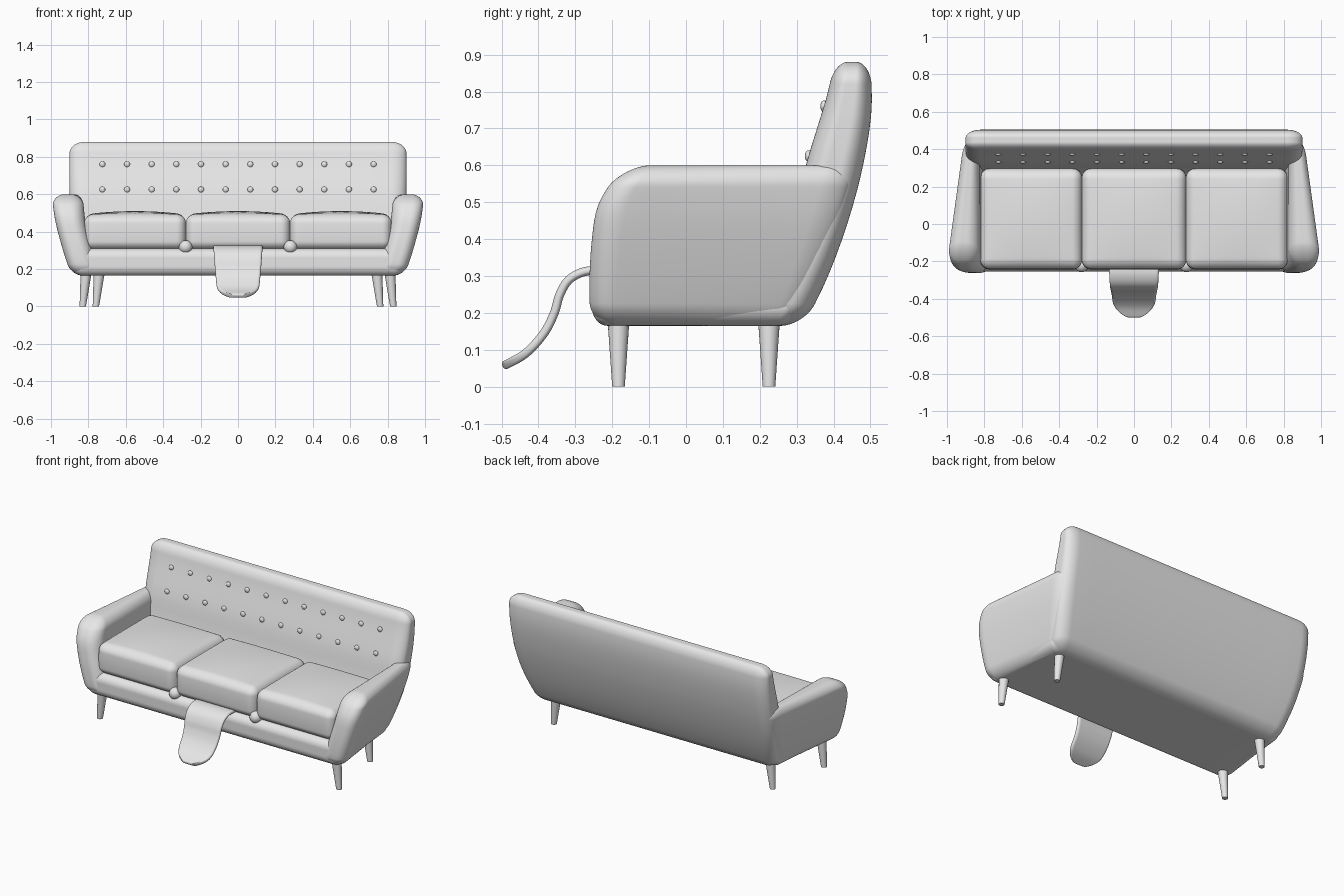
import bpy, bmesh, math
from mathutils import Vector, Matrix

if "Cube" in bpy.data.objects:
    bpy.data.objects.remove(bpy.data.objects["Cube"], do_unlink=True)

grey = bpy.data.materials.new("light grey")
grey.use_nodes = True
grey.diffuse_color = (0.8, 0.8, 0.8, 1)
grey.node_tree.nodes["Principled BSDF"].inputs["Base Color"].default_value = (0.8, 0.8, 0.8, 1)


def smooth_table(points, t):
    """Smooth interpolation through (position, value) pairs."""
    t = min(max(t, points[0][0]), points[-1][0])
    last = len(points) - 1
    i = max(j for j in range(last) if points[j][0] <= t)

    def slope(j):
        a, b = points[max(j - 1, 0)], points[min(j + 1, last)]
        return (b[1] - a[1]) / (b[0] - a[0])

    (x0, y0), (x1, y1) = points[i], points[i + 1]
    w = x1 - x0
    s = (t - x0) / w
    return (y0 * (1 + 2 * s) * (1 - s) ** 2 + y1 * s * s * (3 - 2 * s)
            + w * slope(i) * s * (1 - s) ** 2 + w * slope(i + 1) * s * s * (s - 1))


def finish(name, bm):
    bmesh.ops.recalc_face_normals(bm, faces=bm.faces)
    mesh = bpy.data.meshes.new(name)
    bm.to_mesh(mesh)
    bm.free()
    mesh.materials.append(grey)
    obj = bpy.data.objects.new(name, mesh)
    bpy.context.collection.objects.link(obj)
    bpy.ops.object.select_all(action='DESELECT')
    obj.select_set(True)
    bpy.context.view_layer.objects.active = obj
    bpy.ops.object.shade_smooth_by_angle(angle=math.radians(50))
    return obj


def rounded_block(name, lo, hi, radius, warp, n=28, k=7):
    """Box with rounded edges, bent into shape by the warp function."""
    bm = bmesh.new()
    bmesh.ops.create_cube(bm, size=2)
    bmesh.ops.subdivide_edges(bm, edges=bm.edges[:], cuts=n - 1, use_grid_fill=True)
    for v in bm.verts:
        core, out = Vector(), Vector()
        for a in range(3):
            j = round((v.co[a] + 1) / 2 * n)
            start, end = lo[a] + radius[a], hi[a] - radius[a]
            core[a] = start + (end - start) * min(max((j - k) / (n - 2 * k), 0), 1)
            if j < k:
                out[a] = -math.tan((k - j) / k * math.pi / 4)
            elif j > n - k:
                out[a] = math.tan((j - n + k) / k * math.pi / 4)
        out.normalize()
        v.co = warp(*(core[a] + radius[a] * out[a] for a in range(3)))
    return finish(name, bm)


# Side profile of the leaning back
REAR = [(.165, .32), (.3, .385), (.45, .44), (.6, .48), (.75, .503), (.88, .5)]
FACE = [(.165, .15), (.4, .28), (.6, .325), (.7, .355), (.8, .385), (.88, .4)]
WIDTH = [(.165, .83), (.4, .88), (.6, .9), (.88, .9)]


def back_warp(x, s, z):
    yb, yf = smooth_table(REAR, z), smooth_table(FACE, z)
    return Vector((x * smooth_table(WIDTH, z), (yb + yf) / 2 + s * (yb - yf) / 2, z))


rounded_block("backrest", (-1, -1, .165), (1, 1, .88), (.09, .75, .06), back_warp)

# Button rows
for row, z in enumerate((.625, .76)):
    bm = bmesh.new()
    for i in range(12):
        place = Matrix.Translation((-.725 + i * 1.45 / 11, smooth_table(FACE, z), z))
        bmesh.ops.create_uvsphere(bm, u_segments=12, v_segments=8, radius=.016,
                                  matrix=place @ Matrix.Diagonal((1, .6, 1, 1)))
    finish(("lower" if row == 0 else "upper") + "_buttons", bm)


# Seat base
def base_warp(x, v, z):
    return Vector((x * (1 - .06 * v), -.255 + v * (smooth_table(REAR, z) + .225), z))


rounded_block("seat_base", (-.89, 0, .165), (.89, 1, .31), (.06, .08, .05), base_warp)

# Arms, leaning outward and narrowing toward the back
OUTER = [(.165, .9), (.3, .945), (.45, .985), (.55, 1.0), (.6, 1.0)]
INNER = [(.165, .74), (.31, .78), (.45, .815), (.6, .83)]
FRONT = [(.165, -.255), (.25, -.262), (.4, -.255), (.5, -.235), (.6, -.17)]


def arm_warp(side):
    def warp(u, v, z):
        xo = smooth_table(OUTER, z) * (1 - .09 * v)
        xi = smooth_table(INNER, z)
        y0 = smooth_table(FRONT, z)
        y1 = smooth_table(REAR, z) - .025
        return Vector((side * (xi + u * (xo - xi)), y0 + v * (y1 - y0), z))
    return warp


for label, side in (("left", 1), ("right", -1)):
    rounded_block(label + "_arm", (0, 0, .165), (1, 1, .6), (.4, .12, .06), arm_warp(side))


# Seat cushions
def cushion_warp(cx, hw):
    def warp(x, y, z):
        u, v = x / hw, (y - .027) / .265
        puff = .018 * (1 - u * u) * (1 - v * v) if z > .4 else 0
        bulge = .008 * (1 - ((z - .397) / .095) ** 2)
        return Vector((cx + x * (1 + bulge), y + bulge * v, z + puff))
    return warp


for label, cx, hw in (("right", -.55, .27), ("middle", 0, .277), ("left", .55, .27)):
    rounded_block(label + "_cushion", (-hw, -.235, .302), (hw, .29, .492),
                  (.05, .05, .045), cushion_warp(cx, hw))

# Small knobs between the cushions
for label, side in (("left", 1), ("right", -1)):
    bm = bmesh.new()
    bmesh.ops.create_uvsphere(bm, u_segments=20, v_segments=12, radius=.036,
                              matrix=Matrix.Translation((side * .28, -.222, .318)))
    finish(label + "_knob", bm)

# Hanging tongue
PATH = [(-.2, .312), (-.265, .314), (-.315, .292), (-.342, .25), (-.357, .2),
        (-.385, .145), (-.435, .09), (-.497, .055)]
PATH_Y = [(i / 7, p[0]) for i, p in enumerate(PATH)]
PATH_Z = [(i / 7, p[1]) for i, p in enumerate(PATH)]
HALF = [(0, .135), (.5, .125), (.8, .115), (1, .108)]


def tongue_warp(x, s, t):
    def at(q):
        return Vector((0, smooth_table(PATH_Y, q), smooth_table(PATH_Z, q)))
    along = (at(min(t + .01, 1)) - at(max(t - .01, 0))).normalized()
    normal = Vector((0, -along.z, along.y))
    taper = math.sqrt(1 - .93 * max(0, (t - .78) / .22) ** 2)
    return at(t) + Vector((x * smooth_table(HALF, t) * taper, 0, 0)) + normal * s * .012


rounded_block("tongue", (-1, -1, 0), (1, 1, 1), (.12, .9, .02), tongue_warp, n=44, k=6)

# Tapered legs
for end, x, y in (("front", .83, -.183), ("rear", .76, .225)):
    for label, side in (("left", 1), ("right", -1)):
        bm = bmesh.new()
        bmesh.ops.create_cone(bm, cap_ends=True, segments=24, radius1=.017, radius2=.031,
                              depth=.2, matrix=Matrix.Translation((0, 0, .1)))
        for v in bm.verts:
            v.co += Vector((side * (x - .1 * v.co.z), y, 0))
        finish(f"{end}_{label}_leg", bm)
